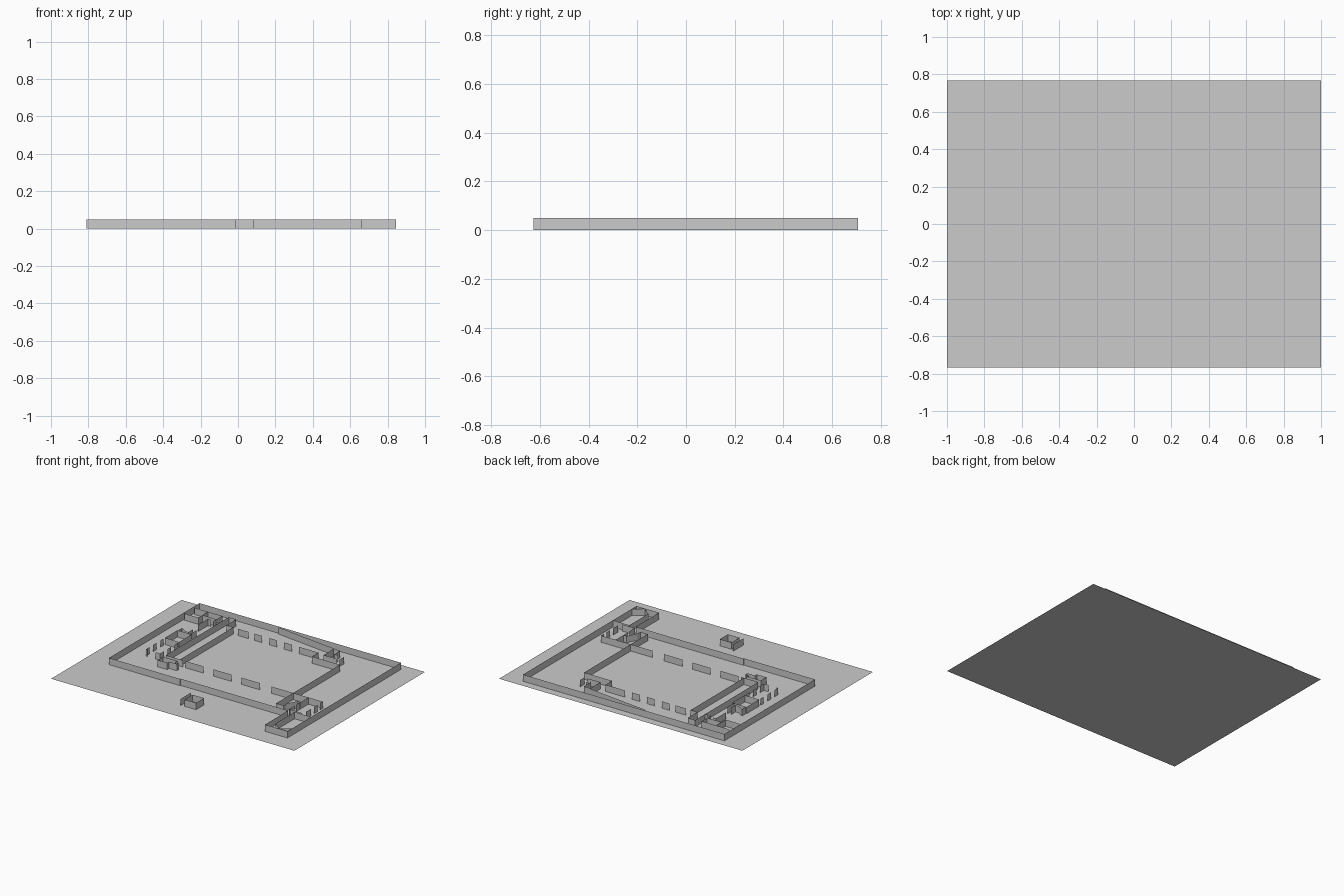
import bpy

H = 0.05  # wall height


def mesh(name, verts, faces):
    me = bpy.data.meshes.new(name)
    me.from_pydata(verts, [], faces)
    ob = bpy.data.objects.new(name, me)
    bpy.context.collection.objects.link(ob)
    return ob


def walls(name, *paths):
    """Raise every plan polyline into thin upright wall sheets."""
    v, f = [], []
    for path in paths:
        for a, b in zip(path, path[1:]):
            n = len(v)
            v += [(*a, 0), (*b, 0), (*b, H), (*a, H)]
            f.append((n, n + 1, n + 2, n + 3))
    mesh(name, v, f)


def rect(x0, x1, y0, y1):
    return [(x0, y0), (x1, y0), (x1, y1), (x0, y1), (x0, y0)]


def row(y, *spans):
    return [[(a, y), (b, y)] for a, b in spans]


def column(x, *spans):
    return [[(x, a), (x, b)] for a, b in spans]


# Base sheet
mesh("floor", [(-1, -.766, 0), (1, -.766, 0), (1, .766, 0), (-1, .766, 0)], [(0, 1, 2, 3)])

# Perimeter with the annex at the front right
walls("outer_wall",
      [(-.81, .706), (.845, .706), (.845, -.626), (.66, -.626), (.66, -.353),
       (-.225, -.353), (-.225, -.358), (-.81, -.358), (-.81, .706)])
walls("slanted_fence", [(-.152, .695), (.401, .626)])

# Courtyard: broken walls front and back, stepped right side
walls("courtyard_back_wall",
      *row(.52, (-.364, -.278), (-.23, -.166), (-.107, -.043), (.016, .08), (.139, .297)))
walls("courtyard_front_wall",
      *row(-.104, (-.521, -.38), (-.36, -.21), (-.128, .021), (.102, .254), (.348, .527)))
walls("courtyard_right_wall", [(.297, .52), (.297, .444), (.527, .444), (.527, -.305)])

# Corridor along the courtyard's left side
walls("corridor",
      [(-.521, -.104), (-.521, .636), (-.46, .636), (-.46, .523), (-.404, .523), (-.404, -.104)],
      [(-.545, .521), (-.521, .521)])
walls("corridor_porch",
      [(-.404, -.158), (-.404, -.134), (-.521, -.134), (-.521, -.198), (-.443, -.198),
       (-.443, -.176), (-.38, -.176), (-.38, -.158)])

# Left wing rooms
walls("back_left_room",
      [(-.797, .626), (-.567, .626), (-.567, .516)],
      [(-.685, .626), (-.685, .513), (-.797, .513)],
      [(-.685, .561), (-.567, .561)],
      [(-.594, .532), (-.62, .532), (-.62, .414)])
walls("left_room", rect(-.685, -.567, .12, .267),
      [(-.68, .267), (-.68, .313), (-.63, .286), (-.607, .286), (-.607, .34)],
      [(-.58, .34), (-.58, .267)])
piers = [(.067, .104), (-.019, .024), (-.104, -.061)]
walls("left_piers", *column(-.685, *piers), *column(-.567, *piers),
      *row(-.104, (-.685, -.67), (-.606, -.567)))

# Back right room
walls("back_right_room",
      [(.401, .545), (.401, .626), (.348, .626), (.348, .508), (.455, .508)],
      [(.401, .561), (.428, .561)], [(.479, .56), (.479, .508)])

# Front right rooms
walls("front_right_room",
      [(.527, -.104), (.77, -.104), (.77, -.14)],
      [(.652, -.104), (.652, -.195), (.626, -.195), (.588, -.27), (.588, -.305), (.527, -.305)],
      [(.66, -.332), (.76, -.332)],
      *column(.652, (-.25, -.206), (-.33, -.27)),
      *column(.77, (-.21, -.165), (-.30, -.243)))
walls("annex_room",
      [(.845, -.348), (.709, -.348), (.709, -.57), (.775, -.623), (.845, -.57)])

# Detached hut with its side screen
walls("hut", rect(-.013, .083, -.61, -.516), [(-.04, -.618), (-.04, -.495)])
